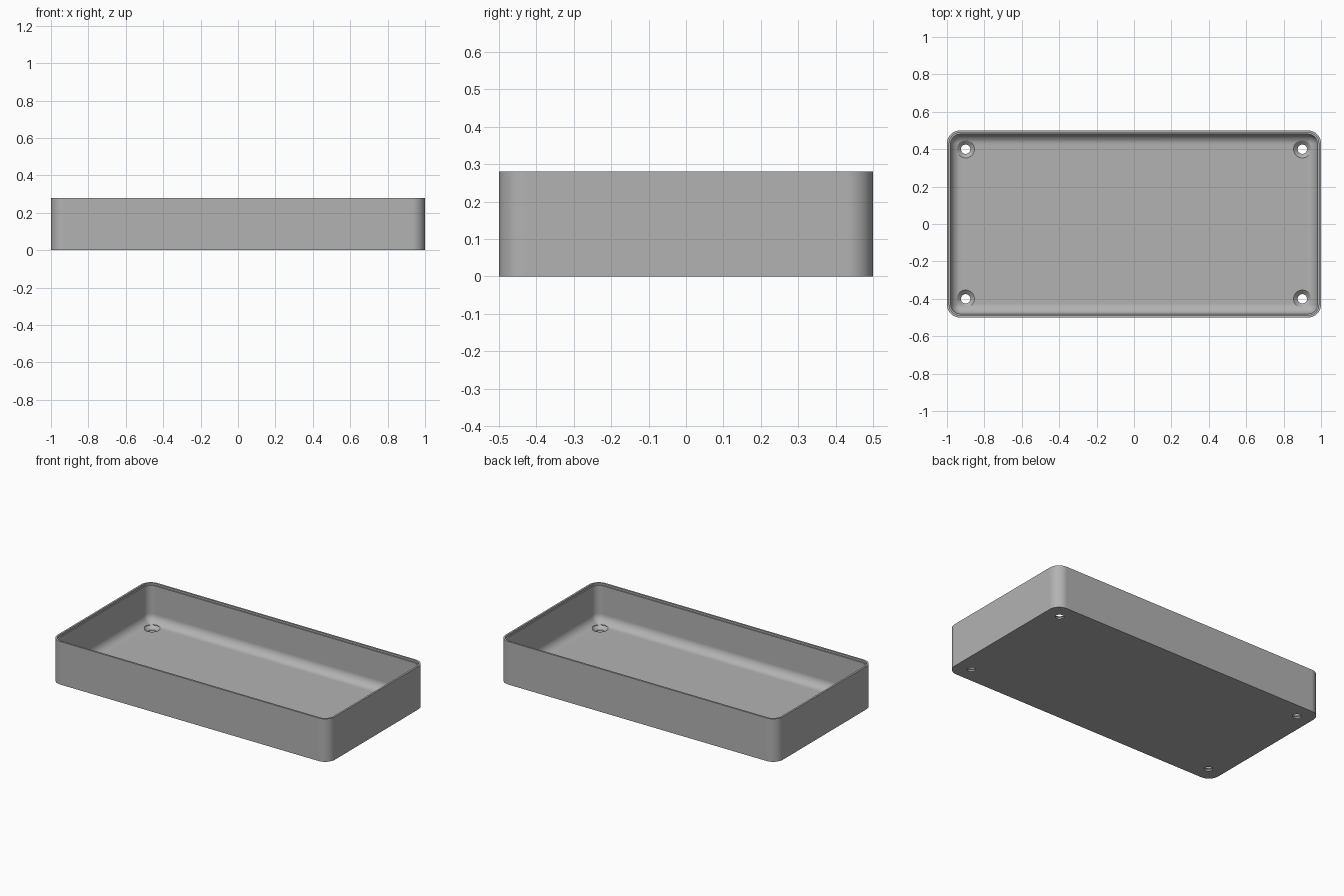
import bpy
import bmesh
from math import cos, sin, pi

cube = bpy.data.objects.get("Cube")
if cube:
    bpy.data.objects.remove(cube, do_unlink=True)

HALF_X, HALF_Y, HEIGHT = 1.0, 0.5, 0.28
CORNER, WALL, FLOOR, FILLET = 0.07, 0.02, 0.03, 0.055
ARC_STEPS = 12

grey = bpy.data.materials.new("plain grey")
grey.use_nodes = True
colour = (0.45, 0.45, 0.45, 1)
grey.diffuse_color = colour
grey.node_tree.nodes["Principled BSDF"].inputs["Base Color"].default_value = colour


def rounded_ring(bm, inset, z):
    """Loop of vertices around a rounded rectangle."""
    radius = max(CORNER - inset, 0.012)
    cx, cy = HALF_X - inset - radius, HALF_Y - inset - radius
    ring = []
    for quarter, (sx, sy) in enumerate([(1, 1), (-1, 1), (-1, -1), (1, -1)]):
        for i in range(ARC_STEPS + 1):
            a = (quarter + i / ARC_STEPS) * pi / 2
            ring.append(bm.verts.new((sx * cx + radius * cos(a),
                                      sy * cy + radius * sin(a), z)))
    return ring


def round_ring(bm, x, y, radius, z, count=32):
    return [bm.verts.new((x + radius * cos(2 * pi * i / count),
                          y + radius * sin(2 * pi * i / count), z))
            for i in range(count)]


def loft(bm, rings):
    """Skin between successive rings and cap both ends."""
    for a, b in zip(rings, rings[1:]):
        for i in range(len(a)):
            j = (i + 1) % len(a)
            bm.faces.new((a[i], a[j], b[j], b[i]))
    bm.faces.new(rings[0][::-1])
    bm.faces.new(rings[-1])


def make_object(name, bm):
    bmesh.ops.recalc_face_normals(bm, faces=bm.faces)
    mesh = bpy.data.meshes.new(name)
    bm.to_mesh(mesh)
    bm.free()
    mesh.materials.append(grey)
    obj = bpy.data.objects.new(name, mesh)
    bpy.context.collection.objects.link(obj)
    return obj


# Tray shell: outer wall, rim with a small inner step, inner wall, floor fillet
profile = [(0, 0), (0, HEIGHT), (0.012, HEIGHT), (0.012, HEIGHT - 0.012),
           (WALL, HEIGHT - 0.012)]
for i in range(9):
    a = i / 8 * pi / 2
    profile.append((WALL + FILLET * (1 - cos(a)), FLOOR + FILLET * (1 - sin(a))))
bm = bmesh.new()
loft(bm, [rounded_ring(bm, inset, z) for inset, z in profile])
tray = make_object("tray", bm)

# Countersunk screw holes in the four corners
bm = bmesh.new()
for sx in (-1, 1):
    for sy in (-1, 1):
        loft(bm, [round_ring(bm, sx * 0.9, sy * 0.4, r, z) for r, z in
                  [(0.025, -0.05), (0.025, 0.01), (0.047, FLOOR), (0.047, 0.1)]])
cutter = make_object("screw_hole_cutter", bm)
cutter.hide_render = True
cutter.hide_set(True)

holes = tray.modifiers.new("screw_holes", "BOOLEAN")
holes.operation = "DIFFERENCE"
holes.solver = "EXACT"
holes.object = cutter
bpy.ops.object.select_all(action="DESELECT")
bpy.context.view_layer.objects.active = tray
tray.select_set(True)
bpy.ops.object.modifier_apply(modifier=holes.name)
bpy.data.objects.remove(cutter, do_unlink=True)

# Rounded surfaces smooth, rims and corners crisp
bpy.ops.object.shade_smooth_by_angle(angle=pi / 6)
weighted = tray.modifiers.new("flat_floor_shading", "WEIGHTED_NORMAL")
weighted.keep_sharp = True
